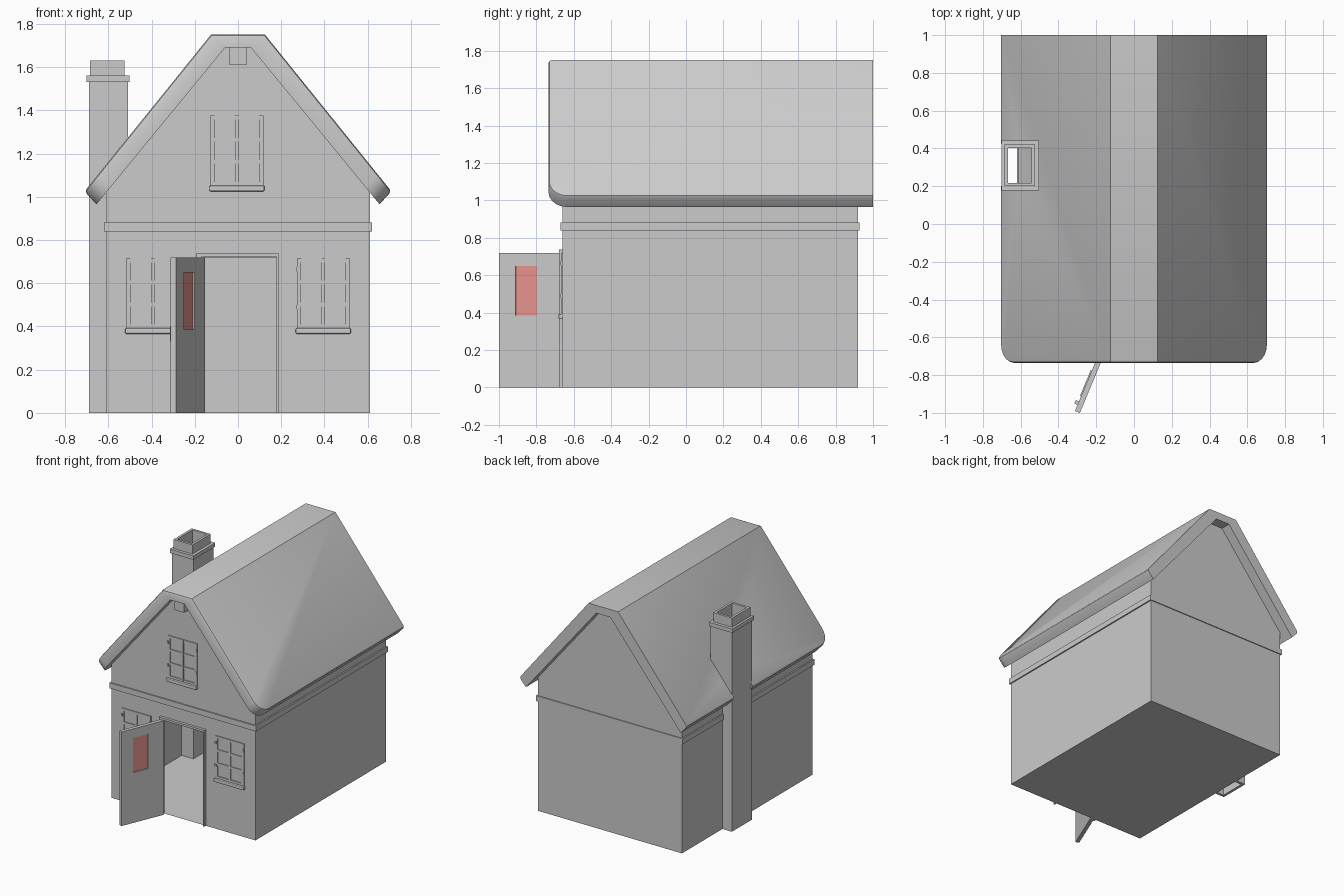
import bpy, bmesh, math
from mathutils import Matrix

if "Cube" in bpy.data.objects:
    bpy.data.objects.remove(bpy.data.objects["Cube"])


def make(name, verts, faces, recalc=True):
    me = bpy.data.meshes.new(name)
    me.from_pydata(verts, [], faces)
    if recalc:
        bm = bmesh.new()
        bm.from_mesh(me)
        bmesh.ops.recalc_face_normals(bm, faces=bm.faces)
        bm.to_mesh(me)
        bm.free()
    ob = bpy.data.objects.new(name, me)
    bpy.context.collection.objects.link(ob)
    return ob


def box(name, x0, x1, y0, y1, z0, z1):
    v = [(x, y, z) for z in (z0, z1) for x, y in ((x0, y0), (x1, y0), (x1, y1), (x0, y1))]
    f = [(0, 3, 2, 1), (4, 5, 6, 7)] + [(i, (i + 1) % 4, (i + 1) % 4 + 4, i + 4) for i in range(4)]
    return make(name, v, f)


def ring(name, outer, wall, z0, z1):
    """Rectangular tube; outer = x0, x1, y0, y1."""
    x0, x1, y0, y1 = outer
    v = []
    for z in (z0, z1):
        for d in (0, wall):
            v += [(x0 + d, y0 + d, z), (x1 - d, y0 + d, z), (x1 - d, y1 - d, z), (x0 + d, y1 - d, z)]
    f = []
    for i in range(4):
        j = (i + 1) % 4
        for a, b in ((0, 8), (4, 12), (0, 4), (8, 12)):
            f.append((a + i, a + j, b + j, b + i))
    return make(name, v, f)


def activate(ob):
    bpy.ops.object.select_all(action='DESELECT')
    ob.select_set(True)
    bpy.context.view_layer.objects.active = ob


W, YF, YB = 0.61, -0.66, 0.92

# House shell: thin walls, floor, gables, open doorway
front = [(-W, 0), (-0.17, 0), (-0.17, 0.72), (0.18, 0.72), (0.18, 0),
         (W, 0), (W, 1.025), (0.055, 1.70), (-0.055, 1.70), (-W, 1.025)]
back = [(-W, 0), (W, 0), (W, 1.025), (0.055, 1.70), (-0.055, 1.70), (-W, 1.025)]
verts = [(x, YF, z) for x, z in front] + [(x, YB, z) for x, z in back]
make("house_walls", verts, [tuple(range(10)), (15, 14, 13, 12, 11, 10),
                            (0, 10, 11, 5, 4, 1), (5, 11, 12, 6), (0, 9, 15, 10)], False)

# Belt course round the walls
ring("belt_course", (-0.62, 0.62, -0.67, 0.927), 0.012, 0.84, 0.882)

# Roof slab with rounded front eave corners and softened edges
outer = [(-0.71, 1.025), (-0.125, 1.75), (0.125, 1.75), (0.71, 1.025)]
inner = [(-0.655, 0.965), (-0.06, 1.69), (0.06, 1.69), (0.655, 0.965)]
verts = [(x, y, z) for y in (-0.735, 1.0) for x, z in outer + inner]
faces = [(0, 4, 12, 8), (3, 7, 15, 11)]
for i in range(3):
    faces += [(i, i + 1, i + 9, i + 8), (i + 4, i + 5, i + 13, i + 12),
              (i, i + 1, i + 5, i + 4), (i + 8, i + 9, i + 13, i + 12)]
roof = make("roof", verts, faces)
bm = bmesh.new()
bm.from_mesh(roof.data)
corner = [e for e in bm.edges if all(v.co.y < -0.7 and v.co.z < 1.1 for v in e.verts)]
bmesh.ops.bevel(bm, geom=corner, offset=0.10, segments=5, profile=0.5, affect='EDGES')
bm.normal_update()
rim = []
for e in bm.edges:
    nz = sorted(f.normal.z for f in e.link_faces)
    if len(nz) == 2 and nz[1] > 0.5 and nz[0] < 0.2 and min(v.co.y for v in e.verts) < 0.99:
        rim.append(e)
bmesh.ops.bevel(bm, geom=rim, offset=0.016, segments=2, profile=0.5, affect='EDGES')
bm.to_mesh(roof.data)
bm.free()

# Notch in the eave where the chimney rises
cutter = box("chimney_notch_cutter", -0.9, -0.615, 0.20, 0.425, 0.8, 1.4)
cutter.hide_render = True
mod = roof.modifiers.new("notch", 'BOOLEAN')
mod.operation, mod.object, mod.solver = 'DIFFERENCE', cutter, 'EXACT'
activate(roof)
bpy.ops.object.modifier_apply(modifier=mod.name)
bpy.data.objects.remove(cutter)
activate(roof)
bpy.ops.object.shade_smooth_by_angle(angle=math.radians(35))

# Hollow chimney: shaft, collar, pot
ring("chimney_shaft", (-0.69, -0.51, 0.19, 0.43), 0.02, 0, 1.54)
ring("chimney_collar", (-0.702, -0.503, 0.178, 0.443), 0.03, 1.53, 1.56)
ring("chimney_top", (-0.685, -0.525, 0.20, 0.42), 0.018, 1.50, 1.63)

# Ridge beam end
box("ridge_beam", -0.04, 0.04, -0.71, -0.65, 1.61, 1.695)

# Windows: frame, glazing bars, hinges and sill
for tag, cx, zs in (("left", -0.395, 0.365), ("right", 0.395, 0.365), ("gable", -0.005, 1.025)):
    z0, z1 = zs + 0.026, zs + 0.35
    for s in (-1, 1):
        x = cx + s * 0.113
        box(f"{tag}_window_stile", x - 0.01, x + 0.01, -0.667, -0.655, z0, z1)
        for h in (0.125, 0.30):
            hx = cx + s * 0.118
            box(f"{tag}_window_hinge", hx - 0.006, hx + 0.006, -0.672, -0.655,
                zs + h - 0.01, zs + h + 0.01)
    box(f"{tag}_window_mullion", cx - 0.008, cx + 0.008, -0.667, -0.655, z0, z1)
    for k in range(4):
        z = z0 + 0.009 + k * (z1 - z0 - 0.018) / 3
        box(f"{tag}_window_rail", cx - 0.113, cx + 0.113, -0.666, -0.655, z - 0.009, z + 0.009)
    sill = box(f"{tag}_window_sill", cx - 0.128, cx + 0.128, -0.682, -0.65, zs, zs + 0.027)
    bev = sill.modifiers.new("soft", 'BEVEL')
    bev.width, bev.segments = 0.007, 2

# Door frame
for x0, x1 in ((-0.195, -0.17), (0.178, 0.19)):
    box("door_jamb", x0, x1, -0.68, -0.645, 0, 0.725)
box("door_lintel", -0.195, 0.19, -0.68, -0.645, 0.722, 0.738)

# Open door, built along local x and swung about its hinge
red = bpy.data.materials.new("red_glass")
red.diffuse_color = (0.8, 0.3, 0.27, 1)
red.use_nodes = True
red.node_tree.nodes["Principled BSDF"].inputs["Base Color"].default_value = red.diffuse_color
L, G0, G1, Z0, Z1, T = 0.35, 0.13, 0.255, 0.385, 0.65, 0.014
parts = [box("door_hinge_stile", 0, G0, -T, T, 0, 0.72),
         box("door_lock_stile", G1, L, -T, T, 0, 0.72),
         box("door_bottom_rail", G0, G1, -T, T, 0, Z0),
         box("door_top_rail", G0, G1, -T, T, Z1, 0.72),
         box("door_handle", 0.295, 0.315, -0.032, -T, 0.33, 0.40)]
for x in (G0 - 0.012, G1):
    parts.append(box("door_glass_trim", x, x + 0.012, -T - 0.006, -T, Z0 - 0.012, Z1 + 0.012))
for z in (Z0 - 0.012, Z1):
    parts.append(box("door_glass_trim", G0, G1, -T - 0.006, -T, z, z + 0.012))
glass = box("door_glass", G0, G1, -0.007, 0.007, Z0, Z1)
glass.data.materials.append(red)
swing = Matrix.Translation((-0.165, -0.672, 0)) @ Matrix.Rotation(math.radians(-112.6), 4, 'Z')
for ob in parts + [glass]:
    ob.matrix_world = swing
